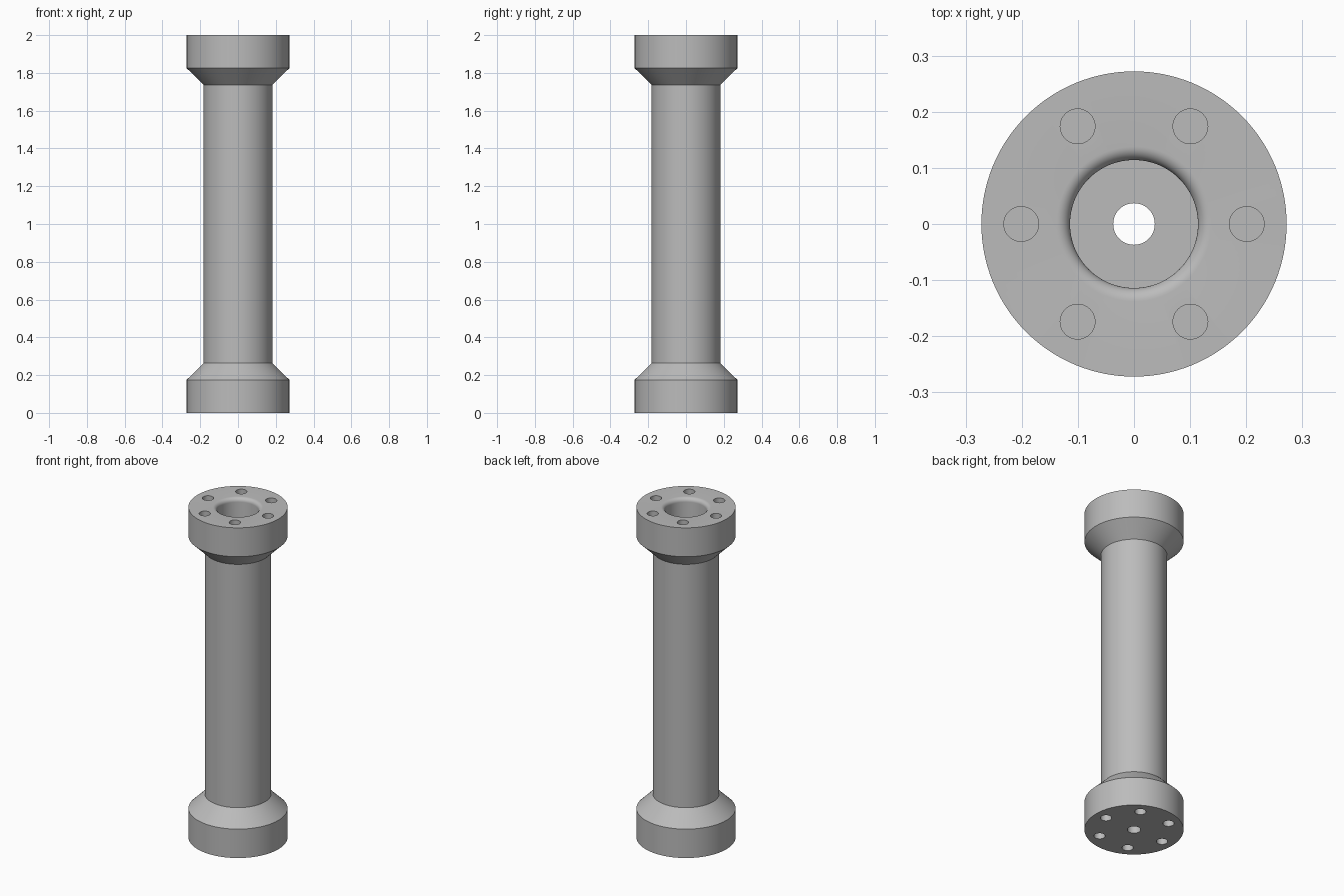
import bpy, bmesh, math

HEIGHT = 2.0
FLANGE_R, TUBE_R = 0.272, 0.182
BORE_R, DRAIN_R, FILLET = 0.114, 0.037, 0.024
FLOOR_Z = 0.18
BOLT_CIRCLE, BOLT_R, BOLT_DEPTH = 0.201, 0.031, 0.12

cube = bpy.data.objects.get("Cube")
if cube:
    bpy.data.objects.remove(cube, do_unlink=True)

# One plain grey metal
grey = bpy.data.materials.new("grey metal")
grey.use_nodes = True
tone = (0.5, 0.5, 0.5, 1)
grey.diffuse_color = tone
grey.node_tree.nodes["Principled BSDF"].inputs["Base Color"].default_value = tone


def add_object(name, bm):
    bmesh.ops.recalc_face_normals(bm, faces=bm.faces)
    mesh = bpy.data.meshes.new(name)
    bm.to_mesh(mesh)
    bm.free()
    mesh.materials.append(grey)
    obj = bpy.data.objects.new(name, mesh)
    bpy.context.collection.objects.link(obj)
    return obj


def lathe(name, profile, steps=128):
    """Revolve a closed (radius, height) loop around z."""
    bm = bmesh.new()
    verts = [bm.verts.new((r, 0, z)) for r, z in profile]
    edges = [bm.edges.new((v, verts[i - 1])) for i, v in enumerate(verts)]
    bmesh.ops.spin(bm, geom=verts + edges, cent=(0, 0, 0), axis=(0, 0, 1),
                   angle=math.tau, steps=steps, use_merge=True)
    bmesh.ops.remove_doubles(bm, verts=bm.verts, dist=1e-5)
    return add_object(name, bm)


# Flanged tube: outer wall, rounded bore mouth, bore floor and drain hole
outer = [(DRAIN_R, 0), (FLANGE_R, 0), (FLANGE_R, 0.175), (TUBE_R, 0.263),
         (TUBE_R, HEIGHT - 0.263), (FLANGE_R, HEIGHT - 0.175), (FLANGE_R, HEIGHT)]
mouth = []
for i in range(9):
    a = math.pi / 2 * (1 + i / 8)
    mouth.append((BORE_R + FILLET + FILLET * math.cos(a),
                  HEIGHT - FILLET + FILLET * math.sin(a)))
inner = [(BORE_R, FLOOR_Z), (DRAIN_R, FLOOR_Z)]
column = lathe("flanged_column", outer + mouth + inner)

# Blind bolt holes in both end faces
bm = bmesh.new()
for z in (0, HEIGHT):
    for i in range(6):
        a = math.tau * i / 6
        hole = bmesh.ops.create_cone(bm, cap_ends=True, segments=40, radius1=BOLT_R,
                                     radius2=BOLT_R, depth=2 * BOLT_DEPTH)
        bmesh.ops.translate(bm, verts=hole["verts"], vec=(
            BOLT_CIRCLE * math.cos(a), BOLT_CIRCLE * math.sin(a), z))
cutter = add_object("bolt_hole_cutter", bm)
cutter.hide_render = True

cut = column.modifiers.new("bolt holes", "BOOLEAN")
cut.operation = "DIFFERENCE"
cut.solver = "EXACT"
cut.object = cutter
bpy.ops.object.select_all(action="DESELECT")
bpy.context.view_layer.objects.active = column
column.select_set(True)
bpy.ops.object.modifier_apply(modifier=cut.name)
bpy.data.objects.remove(cutter, do_unlink=True)
bpy.ops.object.shade_smooth_by_angle(angle=math.radians(30))
